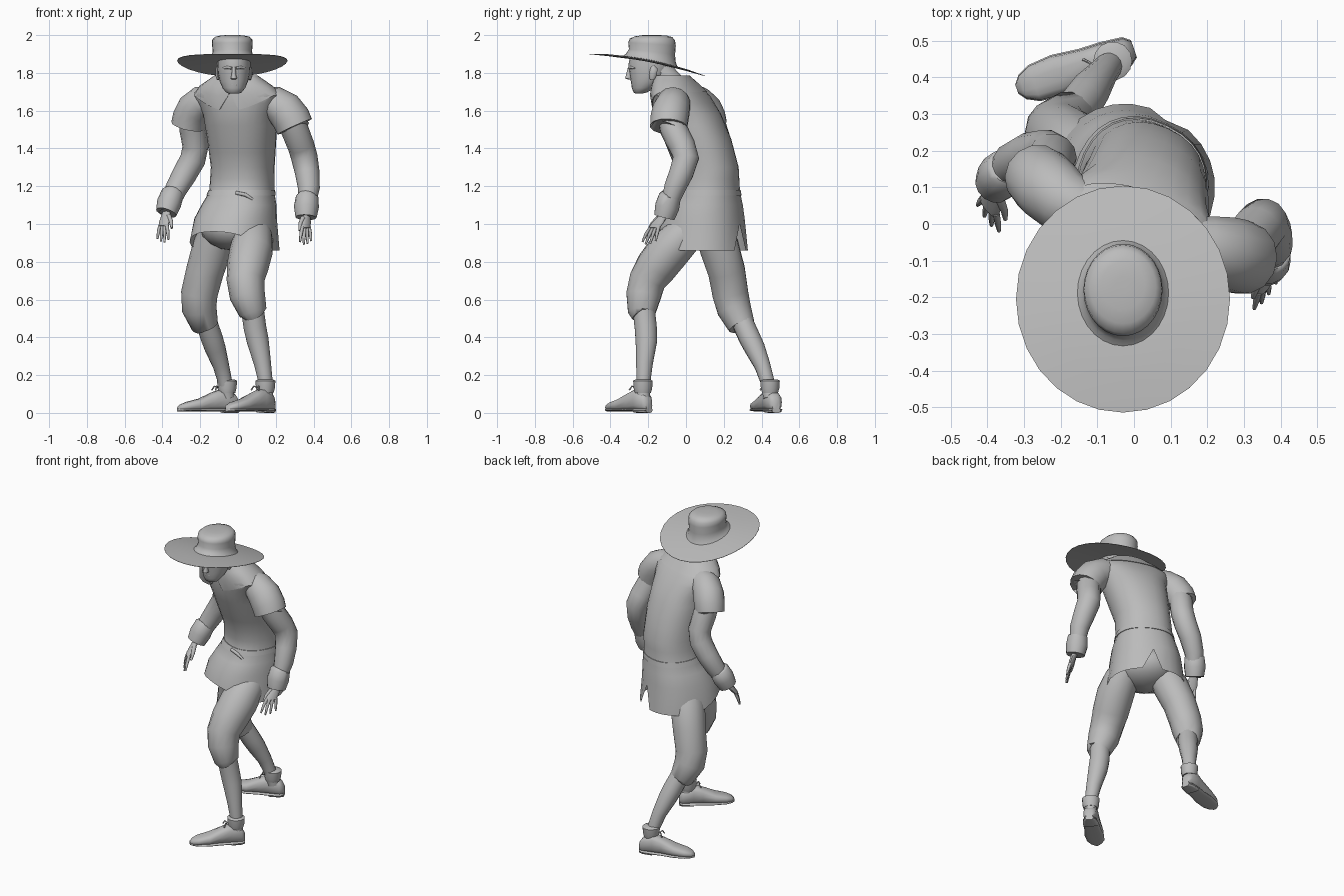
import bpy, bmesh, math
from mathutils import Vector

default = bpy.data.objects.get("Cube")
if default:
    bpy.data.objects.remove(default, do_unlink=True)

grey = bpy.data.materials.new("plain_grey")
grey.use_nodes = True
tone = (0.5, 0.5, 0.5, 1)
grey.diffuse_color = tone
grey.node_tree.nodes["Principled BSDF"].inputs["Base Color"].default_value = tone
parts = []


def skin(name, rings, cap_first=True, cap_last=True):
    """Join closed rings of points into one smooth part."""
    bm = bmesh.new()
    loops = [[bm.verts.new(p) for p in ring] for ring in rings]
    count = len(loops[0])
    for low, high in zip(loops, loops[1:]):
        for i in range(count):
            j = (i + 1) % count
            bm.faces.new((low[i], low[j], high[j], high[i]))
    if cap_first:
        bm.faces.new(loops[0][::-1])
    if cap_last:
        bm.faces.new(loops[-1])
    bmesh.ops.recalc_face_normals(bm, faces=bm.faces)
    mesh = bpy.data.meshes.new(name)
    bm.to_mesh(mesh)
    bm.free()
    mesh.materials.append(grey)
    obj = bpy.data.objects.new(name, mesh)
    bpy.context.collection.objects.link(obj)
    parts.append(obj)


def angles(count):
    return [math.tau * i / count for i in range(count)]


def tube(name, rows, sides=14):
    """Rows are x, y, z, radius and an optional second radius."""
    centres = [Vector(row[:3]) for row in rows]
    whole = (centres[-1] - centres[0]).normalized()
    ref = Vector((1, 0, 0)) if abs(whole.y) > 0.85 else Vector((0, 1, 0))
    rings = []
    for i, row in enumerate(rows):
        along = centres[min(i + 1, len(rows) - 1)] - centres[max(i - 1, 0)]
        side = ref.cross(along).normalized()
        over = along.normalized().cross(side)
        rings.append([centres[i] + side * math.cos(a) * row[3]
                      + over * math.sin(a) * row[-1] for a in angles(sides)])
    skin(name, rings)


def stack(name, rows, sides=20):
    """Level ellipses given as x, y, z, half width and half depth."""
    skin(name, [[(x + w * math.cos(a), y + d * math.sin(a), z)
                 for a in angles(sides)] for x, y, z, w, d in rows])


# Body surface, leaning and twisted
BODY = [(-.02, .085, .84, .235, .24), (-.02, .085, 1.0, .22, .225),
        (.005, .105, 1.1, .195, .19), (.02, .12, 1.17, .17, .16),
        (.025, .11, 1.3, .165, .165), (.02, .06, 1.45, .18, .175),
        (.01, .01, 1.58, .195, .17), (0, -.03, 1.68, .24, .14),
        (-.01, -.05, 1.73, .195, .115), (-.01, -.07, 1.78, .12, .085)]


def body_point(a, z, grow=0.0):
    pair = next((p for p in zip(BODY, BODY[1:]) if z <= p[1][2]), BODY[-2:])
    t = (z - pair[0][2]) / (pair[1][2] - pair[0][2])
    x, y, _, w, d = [m + (n - m) * t for m, n in zip(*pair)]
    c, s = math.cos(a), math.sin(a)
    u = math.copysign(abs(c) ** .9, c) * (w + grow)
    v = math.copysign(abs(s) ** .9, s) * (d + grow)
    yaw = math.radians(-28 + 14 * (z - 1))
    return (x + u * math.cos(yaw) - v * math.sin(yaw),
            y + u * math.sin(yaw) + v * math.cos(yaw), z)


ROUND = angles(28)
BACK, FRONT = 7, 21


# Tunic: hem rises at the front and is slit at the back
def hem(i):
    return 1.0 if i == BACK else .86 + .1 * max(0, -math.sin(ROUND[i]))


tunic = [[body_point(a, hem(i)) for i, a in enumerate(ROUND)]]
for z in (1.03, 1.1, 1.17, 1.24, 1.3, 1.38, 1.45, 1.52, 1.58, 1.64, 1.68, 1.705, 1.73, 1.78):
    tunic.append([body_point(a, z) for a in ROUND])
skin("tunic", tunic, cap_first=False)

# Belt with a hanging tail
skin("belt", [[body_point(a, z, g) for a in ROUND]
              for z, g in ((1.15, 0), (1.15, .004), (1.18, .004), (1.18, 0))], False, False)
knot = Vector(body_point(ROUND[FRONT + 1], 1.165, .008))
tube("belt_tail", [(*knot, .01), (*(knot + Vector((.05, -.012, -.01))), .01),
                   (*(knot + Vector((.09, -.012, -.035))), .006)], 8)


# Wide collar with two points in front
def collar_edge(i):
    return 1.69 if i == FRONT else 1.7 - .1 * max(0, -math.sin(ROUND[i])) ** 2


skin("collar", [[body_point(a, 1.785 + (collar_edge(i) - 1.785) * t, g)
                 for i, a in enumerate(ROUND)]
                for t, g in ((0, .005), (.3, .005), (.6, .005), (1, .005), (1, 0))], False, False)

# Seat of the breeches
stack("breeches_seat", [(-.02, .085, .98 - .12 * math.cos(t), .175 * math.sin(t) + .005,
                         .18 * math.sin(t) + .005)
                        for t in [math.pi * k / 8 for k in range(9)]])

# Breeches legs and shins
tube("left_breeches_leg", [(.085, .07, 1.01, .08), (.08, -.02, .93, .105), (.07, -.09, .86, .114),
                           (.05, -.16, .77, .11), (.04, -.205, .7, .1), (.05, -.225, .62, .094),
                           (.08, -.235, .53, .074), (.082, -.232, .525, .06)])
tube("right_breeches_leg", [(-.1, .12, 1.0, .085), (-.135, .175, .88, .106),
                            (-.175, .215, .75, .1),
                            (-.205, .235, .63, .097), (-.205, .255, .55, .092),
                            (-.175, .295, .46, .072), (-.172, .297, .455, .06)])
tube("left_shin", [(.075, -.225, .56, .06), (.09, -.213, .45, .06), (.105, -.21, .38, .058),
                   (.13, -.22, .26, .045), (.145, -.225, .17, .038), (.15, -.225, .08, .036)])
tube("right_shin", [(-.175, .29, .5, .057), (-.14, .335, .4, .058), (-.12, .365, .34, .055),
                    (-.09, .405, .25, .043), (-.07, .43, .17, .038), (-.055, .445, .08, .036)])


# Shoes: upper, sole, heel, ankle strap and lace
def shoe(side, heel, toe, ankle):
    heel, toe = Vector(heel), Vector(toe)
    ahead = (toe - heel).normalized()
    across = ahead.cross(Vector((0, 0, 1)))
    profile = [(0, .022, .07), (.06, .038, .1), (.25, .045, .13), (.42, .046, .11),
               (.65, .055, .075), (.85, .049, .058), (.95, .032, .045), (1, .01, .03)]

    def section(t, w, base, top):
        ring = []
        for a in angles(14):
            c, s = math.cos(a), math.sin(a)
            up = .5 + .5 * math.copysign(abs(s) ** .7, s)
            wide = math.copysign(abs(c) ** .8, c) * w
            ring.append(heel.lerp(toe, t) + across * wide
                        + Vector((0, 0, base + (top - base) * up)))
        return ring

    skin(side + "_shoe", [section(t, w, .012, h) for t, w, h in profile])
    skin(side + "_sole", [section(t, w + .003, .008, .024) for t, w, h in profile])
    skin(side + "_heel_block", [section(t, w, 0, .02) for t, w, h in profile[:3]])
    x, y = ankle
    stack(side + "_ankle_strap", [(x, y, z, r, r) for z, r in
                                  ((.105, .043), (.13, .05), (.17, .053), (.178, .038))], 14)
    tie = Vector((x, y, .135)) + ahead * .05
    for sign, label in ((1, "outer"), (-1, "inner")):
        points = (tie, tie + ahead * .015 + across * sign * .02 + Vector((0, 0, .006)),
                  tie + ahead * .025 + across * sign * .03 - Vector((0, 0, .015)))
        tube(f"{side}_{label}_lace", [(*p, .004) for p in points], 6)


shoe("left", (.185, -.195, 0), (-.06, -.415, 0), (.145, -.228))
shoe("right", (0, .478, 0), (-.32, .368, 0), (-.058, .445))

# Short sleeves, arms and turned cuffs
tube("left_sleeve", [(.12, -.05, 1.65, .075), (.19, -.065, 1.64, .09), (.245, -.078, 1.605, .1),
                     (.283, -.088, 1.555, .102), (.3, -.092, 1.515, .1), (.299, -.09, 1.52, .078)])
tube("right_sleeve", [(-.13, .03, 1.66, .075), (-.19, .06, 1.645, .088), (-.23, .095, 1.61, .094),
                      (-.255, .12, 1.56, .093), (-.265, .13, 1.52, .09), (-.263, .13, 1.525, .072)])
tube("left_arm", [(.265, -.085, 1.59, .07), (.3, -.065, 1.5, .073), (.335, -.02, 1.41, .071),
                  (.352, 0, 1.35, .07), (.367, -.025, 1.27, .065), (.375, -.06, 1.19, .058),
                  (.365, -.09, 1.1, .045)])
tube("right_arm", [(-.25, .12, 1.59, .068), (-.24, .15, 1.5, .07), (-.225, .18, 1.41, .069),
                   (-.24, .19, 1.34, .068), (-.285, .185, 1.26, .065), (-.33, .165, 1.18, .058),
                   (-.36, .13, 1.1, .045)])
tube("left_cuff", [(.368, -.082, 1.15, .05), (.367, -.085, 1.145, .06), (.362, -.1, 1.09, .066),
                   (.36, -.115, 1.035, .056), (.36, -.113, 1.04, .04)])
tube("right_cuff", [(-.342, .155, 1.175, .05), (-.345, .15, 1.165, .06), (-.365, .13, 1.11, .065),
                    (-.38, .11, 1.06, .056), (-.38, .112, 1.065, .04)])


# Hands with spread fingers
def hand(side, wrist, knuckle, reach, spread):
    wrist, knuckle = Vector(wrist), Vector(knuckle)
    reach, spread = Vector(reach).normalized(), Vector(spread).normalized()
    normal = reach.cross(spread)
    palm = []
    for t, w, d in ((-.1, .022, .02), (.3, .03, .017), (.75, .038, .016), (1.1, .036, .012)):
        centre = wrist.lerp(knuckle, t)
        palm.append([centre + spread * w * math.cos(a) + normal * d * math.sin(a)
                     for a in angles(12)])
    skin(side + "_palm", palm)
    for n, long in enumerate((.075, .09, .085, .07)):
        fan = spread * (n - 1.5)
        base = knuckle + fan * .018
        mid = base + reach * long * .55 + fan * .007
        tip = base + reach * long + fan * .012 + Vector((0, 0, -.012))
        tube(f"{side}_finger_{n + 1}", [(*base, .01), (*mid, .009), (*tip, .005)], 8)
    base = wrist.lerp(knuckle, .35) - spread * .024
    tube(side + "_thumb", [(*base, .013), (*(base - spread * .022 + reach * .035), .011),
                           (*(base - spread * .03 + reach * .075), .006)], 8)


hand("left", (.362, -.108, 1.06), (.358, -.165, .985), (0, -.4, -.85), (.65, .75, 0))
hand("right", (-.376, .11, 1.07), (-.394, .05, .995), (-.05, -.45, -.85), (-.6, .7, 0))

# Head, neck and face
tube("neck", [(-.015, -.05, 1.71, .075), (-.018, -.1, 1.77, .066), (-.02, -.15, 1.83, .068)])
stack("head", [(-.022, -.25, 1.69, .025, .018), (-.022, -.242, 1.697, .042, .036),
               (-.022, -.225, 1.72, .06, .062), (-.022, -.207, 1.755, .075, .085),
               (-.022, -.195, 1.795, .084, .104), (-.022, -.19, 1.84, .088, .115),
               (-.022, -.185, 1.875, .088, .114)])
stack("nose", [(-.022, -.292, 1.764, .01, .01), (-.022, -.302, 1.771, .017, .022),
               (-.022, -.3, 1.79, .012, .018), (-.022, -.298, 1.83, .009, .01)], 10)
tube("mouth", [(-.05, -.268, 1.738, .004), (-.036, -.281, 1.74, .008),
               (-.008, -.281, 1.74, .008), (.006, -.268, 1.738, .004)], 8)
for sign, side in ((1, "left"), (-1, "right")):
    tube(side + "_brow", [(-.022 + sign * .012, -.3, 1.826, .008),
                          (-.022 + sign * .035, -.29, 1.83, .009),
                          (-.022 + sign * .058, -.27, 1.824, .005)], 8)
    tube(side + "_ear", [(-.022 + sign * .082, -.18, 1.765, .008, .012),
                         (-.022 + sign * .088, -.175, 1.79, .01, .02),
                         (-.022 + sign * .088, -.17, 1.82, .009, .02),
                         (-.022 + sign * .084, -.175, 1.835, .006, .01)], 8)


# Hat: drooping brim and a crown whose base follows the brim
def hat_ring(width, depth, z, tilt=.19, y=-.205):
    ring = []
    for a in angles(28):
        dy = y + .205 + depth * math.sin(a)
        ring.append((-.03 + width * math.cos(a), -.205 + dy, z - tilt * (dy + 1.3 * dy * dy)))
    return ring


skin("hat_brim", [hat_ring(r, r * 1.06, 1.865 + h) for r, h in
                  ((.07, -.006), (.2, -.005), (.292, -.001), (.292, .001), (.2, .005), (.07, .008))])
skin("hat_crown", [hat_ring(w, d, z, tilt, y) for w, d, z, tilt, y in
                   ((.128, .146, 1.868, .19, -.19), (.112, .132, 1.885, .17, -.186),
                    (.104, .122, 1.915, .11, -.18), (.108, .126, 1.955, .06, -.18),
                    (.106, .12, 1.978, .04, -.178), (.09, .1, 1.992, .02, -.172),
                    (.06, .065, 1.999, .01, -.168), (.02, .022, 2.0, 0, -.166))])

# Smooth shading with crisp hems
bpy.ops.object.select_all(action="DESELECT")
for obj in parts:
    obj.select_set(True)
bpy.context.view_layer.objects.active = parts[0]
bpy.ops.object.shade_smooth_by_angle(angle=math.radians(50))
